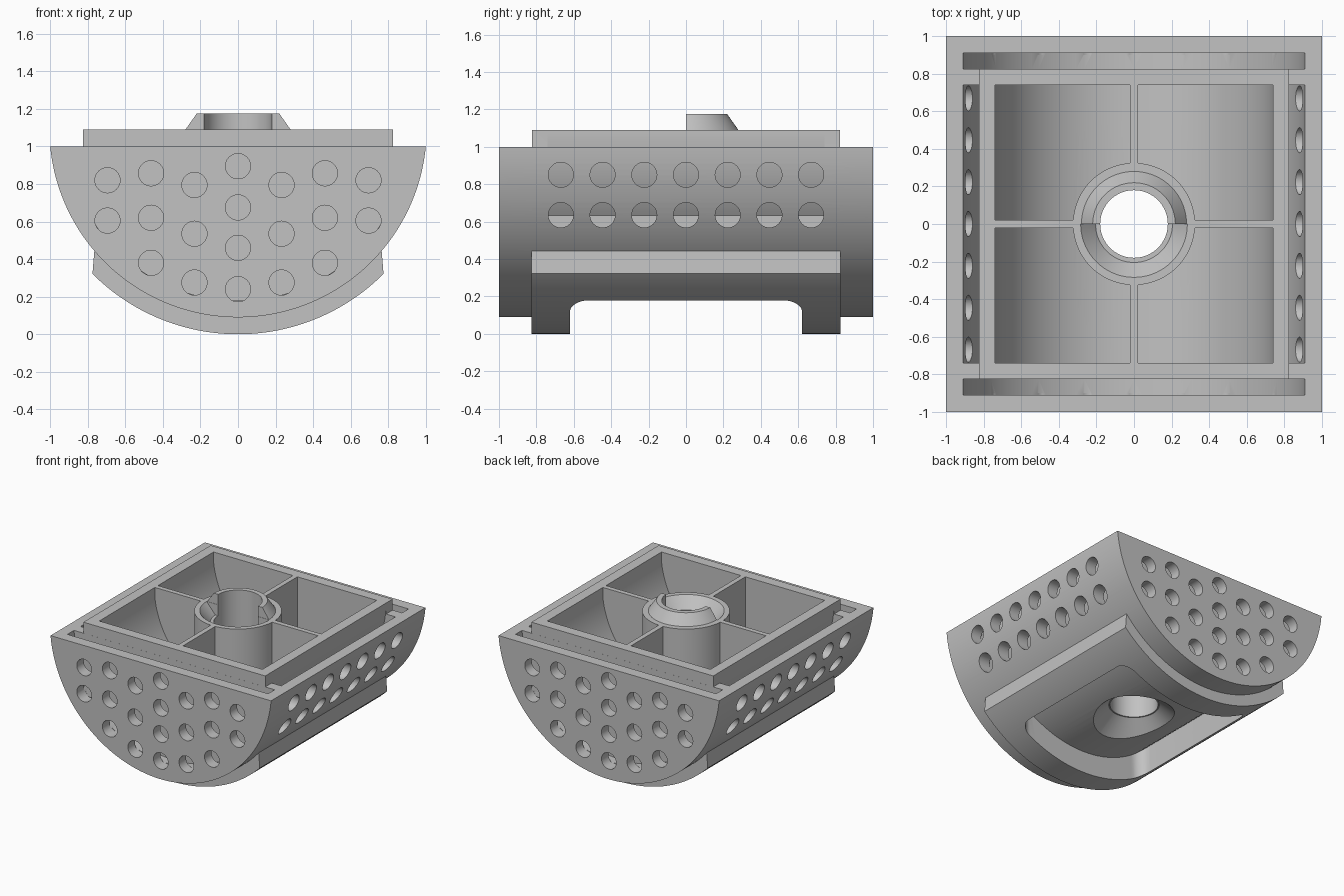
import bpy, bmesh
from math import sin, cos, asin, acos, pi
from mathutils import Matrix, Vector

cube = bpy.data.objects.get("Cube")
if cube:
    bpy.data.objects.remove(cube, do_unlink=True)

grey = bpy.data.materials.new("matte grey")
grey.use_nodes = True
grey.diffuse_color = (0.54, 0.54, 0.54, 1)
grey.node_tree.nodes["Principled BSDF"].inputs["Base Color"].default_value = (0.54, 0.54, 0.54, 1)

AXIS_Z = 1.0945          # height of the axis shared by all curved shells
OUTER, INNER, LINER, FLOOR = 1.0045, 0.915, 0.825, 0.745
RIM = 0.825


def to_object(name, bm):
    bmesh.ops.recalc_face_normals(bm, faces=bm.faces)
    mesh = bpy.data.meshes.new(name)
    bm.to_mesh(mesh)
    bm.free()
    mesh.materials.append(grey)
    obj = bpy.data.objects.new(name, mesh)
    bpy.context.collection.objects.link(obj)
    return obj


def arc(r, a0, a1, n=64):
    """Points of a shell arc, angle measured from straight down."""
    angles = [a0 + (a1 - a0) * i / n for i in range(n + 1)]
    return [(r * sin(a), AXIS_Z - r * cos(a)) for a in angles]


def add_prism(bm, outline, lo, hi, axis="y"):
    """Extrude an xz outline along y, or an xy outline along z."""
    def place(p, d):
        return (p[0], d, p[1]) if axis == "y" else (p[0], p[1], d)
    a = [bm.verts.new(place(p, lo)) for p in outline]
    b = [bm.verts.new(place(p, hi)) for p in outline]
    bm.faces.new(a)
    bm.faces.new(b[::-1])
    for i in range(len(a)):
        j = (i + 1) % len(a)
        bm.faces.new((a[i], a[j], b[j], b[i]))


def prism(name, outline, lo, hi, axis="y"):
    bm = bmesh.new()
    add_prism(bm, outline, lo, hi, axis)
    return to_object(name, bm)


def cone_bm(r1, r2, lo, hi, half=0):
    """Upright cone; half keeps only the +y or -y side."""
    bm = bmesh.new()
    bmesh.ops.create_cone(bm, cap_ends=True, segments=72, radius1=r1, radius2=r2,
                          depth=hi - lo, matrix=Matrix.Translation((0, 0, (lo + hi) / 2)))
    if half:
        geom = bm.verts[:] + bm.edges[:] + bm.faces[:]
        cut = bmesh.ops.bisect_plane(bm, geom=geom, plane_co=(0, half * 0.001, 0),
                                     plane_no=(0, -half, 0), clear_outer=True)
        edges = [e for e in cut["geom_cut"] if isinstance(e, bmesh.types.BMEdge)]
        bmesh.ops.holes_fill(bm, edges=edges)
    return bm


def combine(target, tool, operation="DIFFERENCE"):
    mod = target.modifiers.new("bool", "BOOLEAN")
    mod.operation, mod.solver, mod.object = operation, "EXACT", tool
    bpy.context.view_layer.objects.active = target
    bpy.ops.object.modifier_apply(modifier=mod.name)
    bpy.data.objects.remove(tool, do_unlink=True)


# Half-round body, curved saddle pad underneath, raised rim block on top
edge = acos((AXIS_Z - 1) / OUTER)
housing = prism("housing", arc(OUTER, -edge, edge, 96), -1, 1)
pad_edge = asin(0.775 / AXIS_Z)
pad = arc(AXIS_Z, -pad_edge, pad_edge) + [(0.765, 0.445), (-0.765, 0.445)]
combine(housing, prism("saddle_pad", pad, -RIM, RIM), "UNION")
r = RIM - 0.0005
combine(housing, prism("rim", [(-r, 0.9), (r, 0.9), (r, 1.09), (-r, 1.09)], -r, r), "UNION")

# Straight slots at the ends, curved shell slots down the sides
bm = bmesh.new()
slot_base = AXIS_Z - 0.632
shell = arc(INNER, acos(slot_base / INNER), pi / 2, 24)
shell += arc(LINER, pi / 2, acos(slot_base / LINER), 24)
for s in (-1, 1):
    add_prism(bm, arc(INNER, -pi / 2, pi / 2), *sorted((s * RIM, s * 0.91)))
    add_prism(bm, [(s * x, z) for x, z in shell], -0.74, 0.74)
combine(housing, to_object("slots", bm))

# Four inner compartments, leaving cross ribs and a central tube
bm = bmesh.new()
cell = arc(FLOOR, asin(0.02 / FLOOR), asin(0.74 / FLOOR), 32) + [(0.74, 1.2), (0.02, 1.2)]
for sx in (-1, 1):
    for sy in (-1, 1):
        add_prism(bm, [(sx * x, z) for x, z in cell], *sorted((sy * 0.02, sy * 0.74)))
cells = to_object("cells", bm)
combine(cells, to_object("tube", cone_bm(0.325, 0.325, 0, 1.4)))
combine(housing, cells)

# Recess under the pad: rounded-rectangle outline with a curved ceiling
f = 0.1
outline = []
for k, (sx, sy) in enumerate([(1, 1), (-1, 1), (-1, -1), (1, -1)]):
    for i in range(9):
        a = (k + i / 8) * pi / 2
        outline.append((sx * (0.6 - f) + f * cos(a), sy * (0.62 - f) + f * sin(a)))
recess = prism("recess", outline, -0.2, 0.6, "z")
combine(recess, prism("ceiling", arc(INNER, -pi, pi * 0.98, 128), -1, 1))
combine(housing, recess)

# Half-round snap collar, its matching half socket, bore and countersink
combine(housing, to_object("snap_collar", cone_bm(0.308, 0.22, 1.05, 1.175, 1)), "UNION")
combine(housing, to_object("snap_socket", cone_bm(0.205, 0.293, 1.0, 1.1, -1)))
combine(housing, to_object("bore", cone_bm(0.18, 0.18, -0.2, 1.4)))
combine(housing, to_object("countersink", cone_bm(0.36, 0.19, 0.16, 0.30)))

# Vent holes in the end walls and the curved sides
bm = bmesh.new()


def add_drill(center, direction, depth):
    turn = Vector(direction).to_track_quat("Z", "Y").to_matrix().to_4x4()
    bmesh.ops.create_cone(bm, cap_ends=True, segments=32, radius1=0.067, radius2=0.067,
                          depth=depth, matrix=Matrix.Translation(center) @ turn)


columns = {0: (0.895, 0.675, 0.46, 0.24), 0.232: (0.795, 0.535, 0.275),
           0.463: (0.857, 0.62, 0.38), 0.695: (0.82, 0.605)}
for s in (-1, 1):
    for x, heights in columns.items():
        for px in {x, -x}:
            for z in heights:
                add_drill((px, s * 0.96, z), (0, 1, 0), 0.12)
    for i in range(-3, 4):
        add_drill((s * 0.95, i * 0.223, 0.85), (1, 0, 0), 0.22)
        add_drill((s * 0.9, i * 0.223, 0.635), (1, 0, 0), 0.3)
combine(housing, to_object("vent_holes", bm))

# Smooth curved shells, crisp edges
bpy.ops.object.select_all(action="DESELECT")
housing.select_set(True)
bpy.context.view_layer.objects.active = housing
bpy.ops.object.shade_smooth_by_angle(angle=pi / 6)
